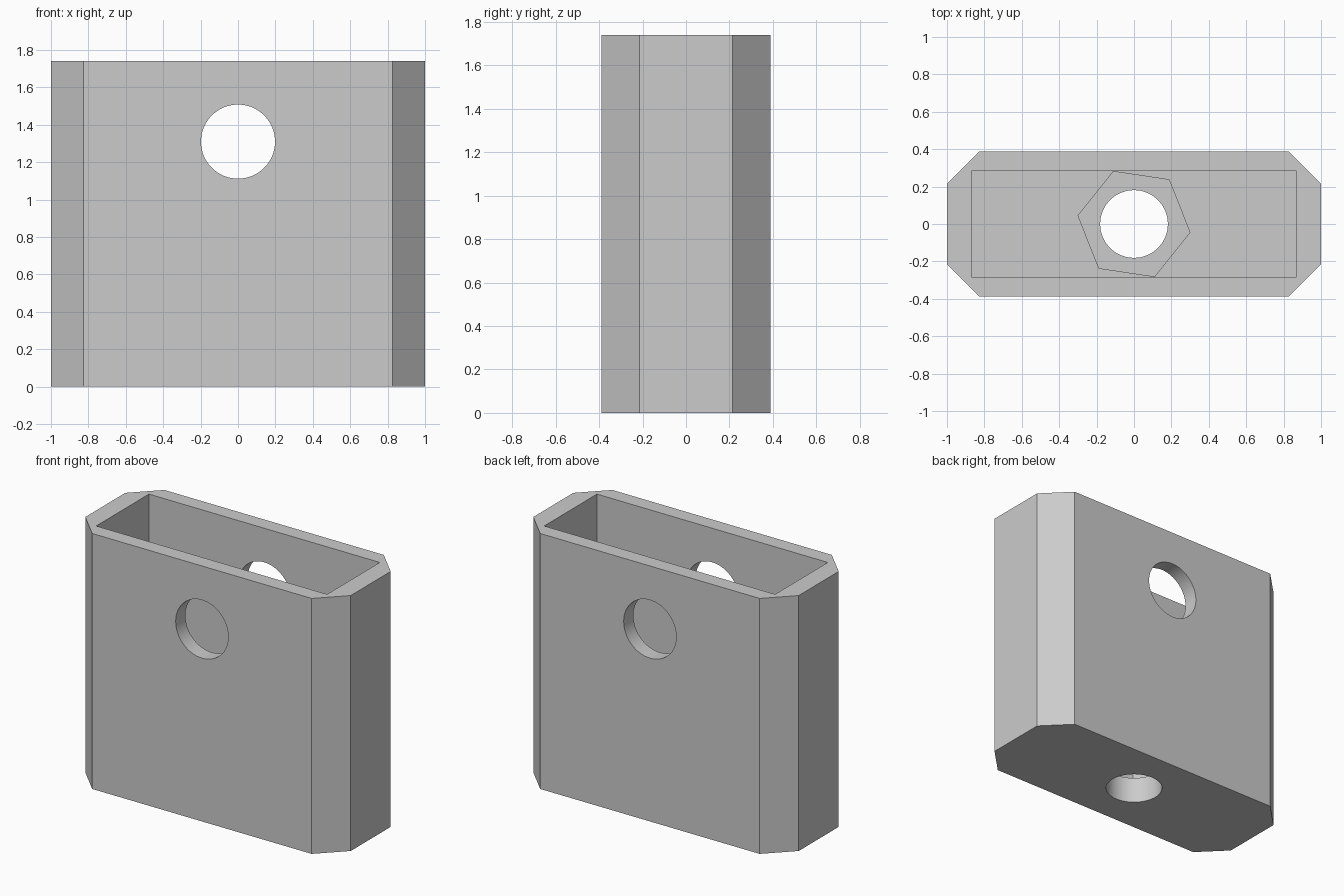
import bpy
import math

cube = bpy.data.objects.get("Cube")
if cube:
    bpy.data.objects.remove(cube, do_unlink=True)

WIDTH, DEPTH, HEIGHT = 2.0, 0.776, 1.74
CHAMFER = 0.173
FLOOR, SEAT = 0.38, 0.18  # cavity floor and hexagon pocket floor

grey = bpy.data.materials.new("plain grey")
grey.use_nodes = True
grey.diffuse_color = (0.6, 0.6, 0.6, 1)
grey.node_tree.nodes["Principled BSDF"].inputs["Base Color"].default_value = (0.6, 0.6, 0.6, 1)


def prism(name, outline, low, high):
    """Extrude a flat outline upward into a closed solid."""
    n = len(outline)
    verts = [(x, y, z) for z in (low, high) for x, y in outline]
    faces = [tuple(reversed(range(n))), tuple(range(n, 2 * n))]
    faces += [(i, (i + 1) % n, n + (i + 1) % n, n + i) for i in range(n)]
    mesh = bpy.data.meshes.new(name)
    mesh.from_pydata(verts, [], faces)
    mesh.materials.append(grey)
    obj = bpy.data.objects.new(name, mesh)
    bpy.context.collection.objects.link(obj)
    return obj


def ring(radius, sides, turn=0.0):
    angles = [math.radians(turn) + math.tau * i / sides for i in range(sides)]
    return [(radius * math.cos(a), radius * math.sin(a)) for a in angles]


def box(hx, hy):
    return [(-hx, -hy), (hx, -hy), (hx, hy), (-hx, hy)]


# Outer block with chamfered upright corners
hx, hy, c = WIDTH / 2, DEPTH / 2, CHAMFER
octagon = [(-hx + c, -hy), (hx - c, -hy), (hx, -hy + c), (hx, hy - c),
           (hx - c, hy), (-hx + c, hy), (-hx, hy - c), (-hx, -hy + c)]
body = prism("hollow_block", octagon, 0, HEIGHT)

# Cavity, hexagon pocket, floor hole and cross hole
cross = prism("cross_hole_cutter", ring(0.198, 64), -1, 1)
cross.rotation_euler.x = math.pi / 2
cross.location.z = 1.31
cutters = [
    prism("cavity_cutter", box(0.87, 0.284), FLOOR, HEIGHT + 0.2),
    prism("hex_pocket_cutter", ring(0.302, 6, -8.5), SEAT, FLOOR + 0.1),
    prism("floor_hole_cutter", ring(0.181, 64), -0.2, SEAT + 0.1),
    cross,
]

bpy.context.view_layer.objects.active = body
for cutter in cutters:
    cutter.hide_render = True
    cut = body.modifiers.new(cutter.name, "BOOLEAN")
    cut.operation = "DIFFERENCE"
    cut.solver = "EXACT"
    cut.object = cutter
    bpy.ops.object.modifier_apply(modifier=cut.name)
for cutter in cutters:
    bpy.data.objects.remove(cutter, do_unlink=True)

# Round hole walls, crisp edges elsewhere
bpy.ops.object.select_all(action="DESELECT")
body.select_set(True)
bpy.ops.object.shade_smooth_by_angle(angle=math.radians(30))
